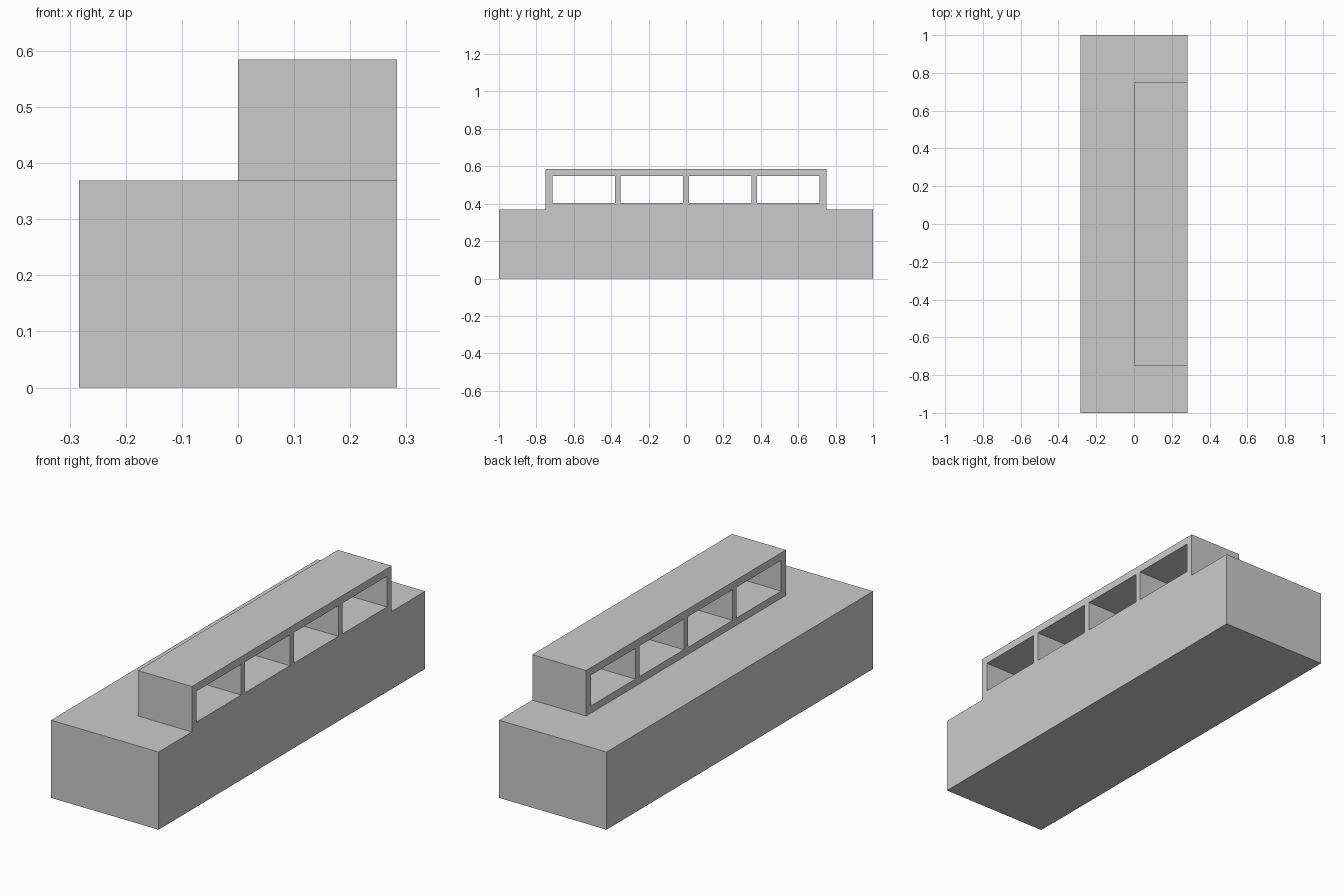
import bpy

if "Cube" in bpy.data.objects:
    bpy.data.objects.remove(bpy.data.objects["Cube"])

HALF_W, BASE_H, TOP = 0.283, 0.369, 0.585


def box(name, x0, x1, y0, y1, z0, z1):
    bpy.ops.mesh.primitive_cube_add(size=1)
    ob = bpy.context.object
    ob.name = name
    lo, hi = (x0, y0, z0), (x1, y1, z1)
    for v in ob.data.vertices:
        v.co = [lo[i] if v.co[i] < 0 else hi[i] for i in range(3)]
    return ob


def combine(target, other, operation):
    mod = target.modifiers.new(operation.title(), 'BOOLEAN')
    mod.operation = operation
    mod.solver = 'EXACT'
    mod.object = other
    bpy.context.view_layer.objects.active = target
    bpy.ops.object.modifier_apply(modifier=mod.name)
    bpy.data.objects.remove(other)


# Solid counter base
counter = box("counter_with_shelf", -HALF_W, HALF_W, -1, 1, 0, BASE_H)

# Shelf block along the right-hand edge, merged with the base
shelf = box("shelf_block", 0, HALF_W, -0.75, 0.75, BASE_H, TOP)
combine(counter, shelf, 'UNION')

# Four open compartments running right through the shelf
for i in range(4):
    y = (i - 1.5) * 0.365
    cutter = box("compartment_cutter", -0.1, HALF_W + 0.1,
                 y - 0.1675, y + 0.1675, 0.403, 0.549)
    cutter.hide_render = True
    combine(counter, cutter, 'DIFFERENCE')
